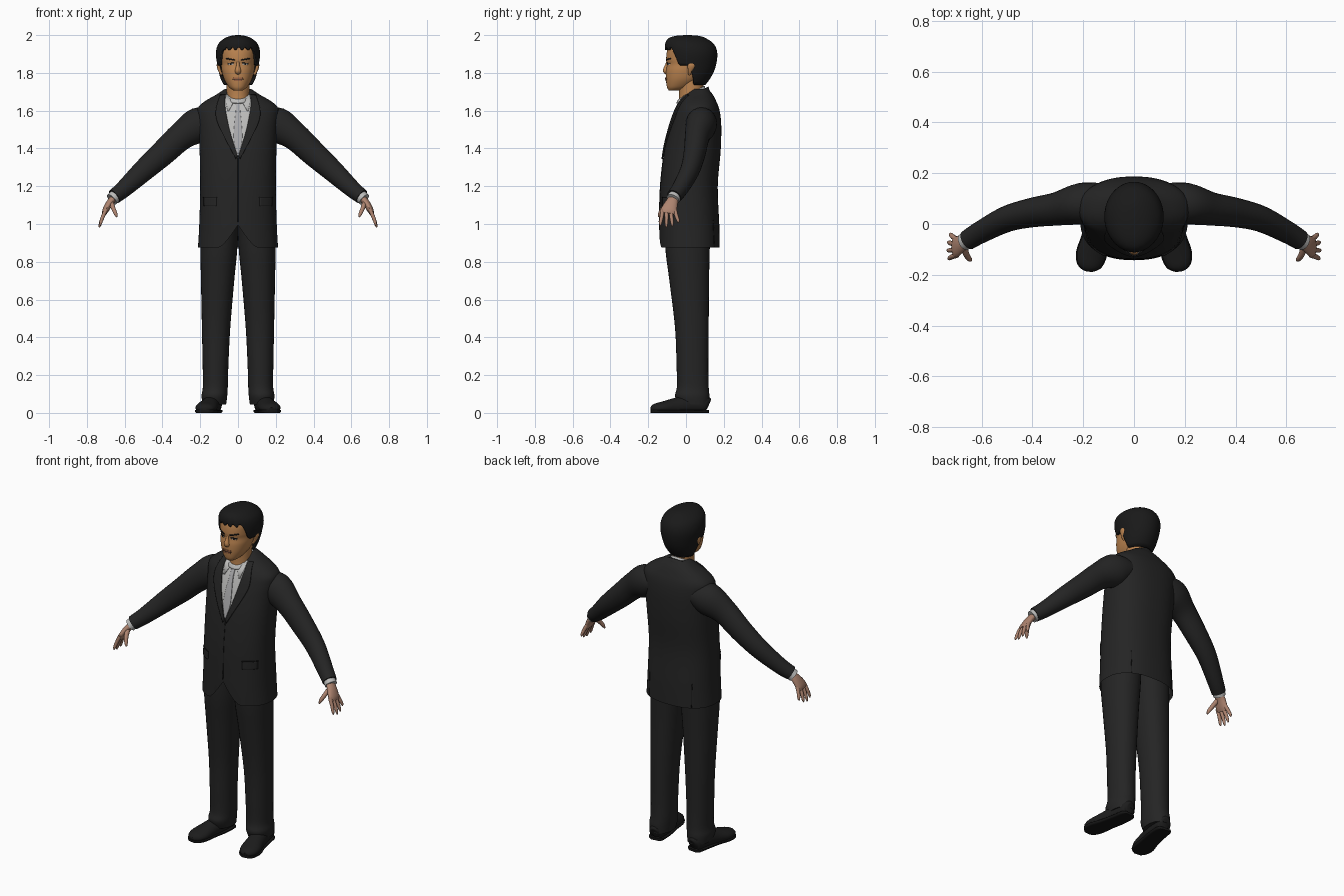
import bpy, bmesh, math
from math import sin, cos, pi
from mathutils import Vector
from mathutils.bvhtree import BVHTree

if "Cube" in bpy.data.objects:
    bpy.data.objects.remove(bpy.data.objects["Cube"])


def material(name, r, g, b):
    m = bpy.data.materials.new(name)
    m.use_nodes = True
    m.diffuse_color = (r, g, b, 1)
    node = m.node_tree.nodes["Principled BSDF"]
    node.inputs["Base Color"].default_value = (r, g, b, 1)
    node.inputs["Roughness"].default_value = 0.8
    return m


SUIT = material("suit black", .018, .018, .018)
SEAM = material("seam black", .008, .008, .008)
SHOE = material("shoe black", .012, .012, .012)
HAIR = material("hair black", .010, .010, .010)
SHIRT = material("shirt grey", .50, .50, .49)
TIE = material("tie grey", .40, .40, .41)
FACE = material("face skin", .50, .23, .08)
HAND = material("hand skin", .42, .23, .16)
LIP = material("lip brown", .34, .13, .06)
EYE = material("eye white", .42, .36, .30)


def spline(keys, n=5):
    """Smooth interpolation through tuples of numbers."""
    out = []
    for i in range(len(keys) - 1):
        a, b, c, d = (keys[min(max(i + k, 0), len(keys) - 1)] for k in (-1, 0, 1, 2))
        for k in range(n):
            t = k / n
            out.append(tuple(q + .5 * t * (r - p + t * (2*p - 5*q + 4*r - s + t * (3*(q - r) + s - p)))
                             for p, q, r, s in zip(a, b, c, d)))
    return out + [tuple(keys[-1])]


def surface(name, rows, mat, closed=True, caps=(True, True), thick=0, face_y=0):
    """Skin a list of point rows into one smooth object."""
    bm = bmesh.new()
    grid = [[bm.verts.new(p) for p in row] for row in rows]
    n = len(grid[0])
    for a, b in zip(grid, grid[1:]):
        for i in range(n if closed else n - 1):
            j = (i + 1) % n
            bm.faces.new((a[i], a[j], b[j], b[i]))
    if closed:
        for cap, row in zip(caps, (grid[0], grid[-1])):
            if cap:
                bm.faces.new(row)
    bmesh.ops.recalc_face_normals(bm, faces=bm.faces)
    if face_y and sum(f.normal.y for f in bm.faces) * face_y < 0:
        bmesh.ops.reverse_faces(bm, faces=bm.faces)
    mesh = bpy.data.meshes.new(name)
    bm.to_mesh(mesh)
    bm.free()
    mesh.materials.append(mat)
    ob = bpy.data.objects.new(name, mesh)
    bpy.context.collection.objects.link(ob)
    bpy.ops.object.select_all(action='DESELECT')
    ob.select_set(True)
    bpy.context.view_layer.objects.active = ob
    bpy.ops.object.shade_smooth_by_angle(angle=math.radians(50))
    if thick:
        mod = ob.modifiers.new("thickness", 'SOLIDIFY')
        mod.thickness, mod.offset = thick, -1
    return ob


def section(key, ang, power=1.0):
    """Point on a flat oval: key is z, centre x, half width, front y, back y."""
    z, cx, hw, yf, yb = key
    c, s = cos(ang), sin(ang)
    c, s = math.copysign(abs(c) ** power, c), math.copysign(abs(s) ** power, s)
    return Vector((cx + hw * c, (yf + yb) / 2 + (yb - yf) / 2 * s, z))


def stack(name, keys, mat, seg=32, power=1.0, **kw):
    rows = [[section(k, 2 * pi * i / seg, power) for i in range(seg)] for k in spline(keys)]
    return surface(name, rows, mat, **kw)


def tube(name, keys, mat, side=1, ref=(0, 1, 0), seg=16, n=5, low=-9, high=9):
    """Oval tube along x, y, z with a radius along ref and one across it."""
    pts = spline(keys, n)
    rows = []
    for i, k in enumerate(pts):
        t = (Vector(pts[min(i + 1, len(pts) - 1)][:3]) - Vector(pts[max(i - 1, 0)][:3])).normalized()
        u = Vector(ref)
        u = (u - t * u.dot(t)).normalized()
        v = t.cross(u)
        row = []
        for j in range(seg):
            p = Vector(k[:3]) + u * k[3] * cos(2*pi*j/seg) + v * k[4] * sin(2*pi*j/seg)
            row.append((p.x * side, p.y, min(max(p.z, low), high)))
        rows.append(row)
    return surface(name, rows, mat)


def tree(ob):
    return BVHTree.FromPolygons([v.co for v in ob.data.vertices],
                                [p.vertices for p in ob.data.polygons])


def patch(name, inner, outer, target, mat, side=1, lift=.005, face=-1, cols=8):
    """Thin plate laid on a surface between two (x, z) edges."""
    rows = []
    for a, b in zip(inner, outer):
        row = []
        for i in range(cols + 1):
            x, z = (p + (q - p) * i / cols for p, q in zip(a, b))
            hit = target.ray_cast(Vector((x * side, face * 2, z)), Vector((0, -face, 0)))[0]
            if hit is None:
                hit = target.find_nearest(Vector((x * side, face * .05, z)))[0]
            row.append(hit + Vector((0, face * lift, 0)))
        rows.append(row)
    return surface(name, rows, mat, closed=False, thick=.008, face_y=face)


def block(name, x1, x2, z1, z2, target, mat, side=1, **kw):
    zs = [z1 + (z2 - z1) * i / 8 for i in range(9)]
    return patch(name, [(x1, z) for z in zs], [(x2, z) for z in zs], target, mat, side, **kw)


# Jacket body, with the front hem cut away in a curve
jacket = stack("jacket_body", [
    (.875, 0, .212, -.142, .178), (1.0, 0, .205, -.142, .176), (1.2, 0, .200, -.136, .168),
    (1.38, 0, .203, -.116, .183), (1.5, 0, .208, -.090, .187), (1.57, 0, .215, -.068, .183),
    (1.615, 0, .212, -.050, .174), (1.65, 0, .175, -.030, .160), (1.685, 0, .115, -.003, .142),
    (1.715, 0, .070, .030, .118)], SUIT, seg=64, power=.85, caps=(False, True))
for v in jacket.data.vertices:
    if v.co.y < 0 and abs(v.co.x) < .1 and v.co.z < 1.03:
        raise_by = .12 * (1 - abs(v.co.x) / .1) ** 1.3
        v.co.z = 1.03 - (1.03 - v.co.z) * (1 - raise_by / .155)
body = tree(jacket)

# Shirt front, tie, lapels and jacket details
edge = spline([(.067, 1.685), (.068, 1.62), (.045, 1.50), (.002, 1.36)], 6)
rim = spline([(.095, 1.685), (.118, 1.60), (.102, 1.52), (.012, 1.345)], 6)
patch("shirt_front", [(-x, z) for x, z in edge], edge, body, SHIRT, lift=.002, cols=16)
half = spline([(.018, 1.66), (.011, 1.615), (.023, 1.46), (.004, 1.37)], 5)
patch("tie", [(-x, z) for x, z in half], half, body, TIE, lift=.007)
block("front_seam", -.0015, .0015, 1.01, 1.35, body, SEAM, lift=.002, cols=2)
for s, tag in ((1, "left"), (-1, "right")):
    patch(tag + "_lapel", edge, rim, body, SUIT, s, lift=.009)
    patch(tag + "_shirt_collar_point", [(.012, 1.66), (.030, 1.635), (.048, 1.60)],
          [(.064, 1.685), (.066, 1.65), (.055, 1.60)], body, SHIRT, s, lift=.008)
    block(tag + "_pocket_flap", .115, .182, 1.095, 1.14, body, SUIT, s, lift=.006)
    block(tag + "_pocket_seam", .113, .184, 1.138, 1.143, body, SEAM, s, lift=.007)
    block(tag + "_back_vent", .140, .143, .88, 1.02, body, SEAM, s, lift=.002, face=1, cols=2)

# Collars around the neck, high at the back and low in front
rows = []
for k in range(4):
    row = []
    for i in range(32):
        a = 2 * pi * i / 32
        back = (1 + sin(a)) / 2
        row.append(section((1.64 + .04 * back + k / 3 * (.022 + .028 * back), 0,
                            .070 - .002 * k, -.052 + .004 * k, .100), a))
    rows.append(row)
surface("shirt_collar", rows, SHIRT, caps=(False, False), thick=.006)
rows = [[section((1.655 + k * (.012 + .012 * sin(pi * i / 24)), 0, .095 - .006 * k,
                  -.02, .140 - .007 * k), pi * i / 24) for i in range(25)] for k in range(4)]
surface("jacket_collar", rows, SUIT, closed=False, thick=.008, face_y=1)

# Neck and head
stack("neck", [(1.62, 0, .062, -.042, .09), (1.68, 0, .060, -.036, .09),
               (1.78, 0, .062, -.040, .095)], FACE)
head = stack("head", [
    (1.708, 0, .026, -.092, -.030), (1.725, 0, .048, -.101, .020), (1.765, 0, .073, -.106, .080),
    (1.81, 0, .086, -.106, .110), (1.845, 0, .090, -.101, .130), (1.875, 0, .094, -.105, .140),
    (1.93, 0, .098, -.097, .140), (1.97, 0, .070, -.070, .100)], FACE, seg=48, power=.92)
skull = tree(head)
tube("nose", [(0, -.093, 1.87, .007, .008), (0, -.101, 1.84, .009, .010),
              (0, -.108, 1.812, .016, .014), (0, -.100, 1.797, .013, .008)], FACE, ref=(1, 0, 0))
block("upper_lip", -.026, .026, 1.768, 1.776, skull, LIP, lift=.004)
block("lower_lip", -.022, .022, 1.756, 1.764, skull, LIP, lift=.004)
block("mouth_line", -.028, .028, 1.764, 1.768, skull, SEAM, lift=.002)
for s, tag in ((1, "left"), (-1, "right")):
    block(tag + "_eye", .024, .052, 1.842, 1.850, skull, EYE, s, lift=.002)
    block(tag + "_iris", .034, .043, 1.841, 1.850, skull, SEAM, s, lift=.003)
    block(tag + "_eyelid", .021, .055, 1.849, 1.853, skull, SEAM, s, lift=.004)
    patch(tag + "_eyebrow", [(.018, 1.864), (.018, 1.871)], [(.064, 1.873), (.062, 1.880)],
          skull, HAIR, s, lift=.004)
    tube(tag + "_ear", [(.086, .018, 1.79, .006, .006), (.096, .022, 1.81, .012, .008),
                        (.104, .028, 1.84, .020, .009), (.100, .028, 1.86, .010, .006)], FACE, s)

# Hair: a cap whose lower edge follows the fringe, sideburns and nape
outline = spline([(1.715, 0, .066, -.05, .085), (1.77, 0, .093, -.08, .128),
                  (1.83, 0, .107, -.10, .156), (1.90, 0, .117, -.108, .166),
                  (1.95, 0, .106, -.111, .150), (1.98, 0, .076, -.096, .112),
                  (1.995, 0, .042, -.060, .075), (2.0, 0, .008, -.004, .020)], 10)


def hair_at(z):
    for a, b in zip(outline, outline[1:]):
        if z <= b[0]:
            t = (z - a[0]) / (b[0] - a[0])
            return tuple(p + (q - p) * t for p, q in zip(a, b))
    return outline[-1]


def hairline(ang, i):
    s = sin(ang)
    if s < -.72:
        return 1.925 + (.010 if i % 4 < 2 else -.004)
    if s < -.5:
        return 1.84 + .085 * (-s - .5) / .22
    if s < -.1:
        return 1.84
    return 1.735 + .105 * max(0, (.25 - s) / .35)


SEG = 80
low_edge = [hairline(2 * pi * i / SEG, i) for i in range(SEG)]
rows = [[section(hair_at(z + (2.0 - z) * sin(k / 20 * pi / 2)), 2 * pi * i / SEG)
         for i, z in enumerate(low_edge)] for k in range(21)]
surface("hair", rows, HAIR, caps=(False, True), thick=.014)

# Limbs, built once and mirrored by side
for s, tag in ((1, "left"), (-1, "right")):
    tube(tag + "_sleeve", [
        (.12, .085, 1.545, .075, .060), (.205, .080, 1.525, .082, .093), (.30, .060, 1.465, .066, .075),
        (.40, .045, 1.373, .058, .067), (.50, .020, 1.283, .051, .058),
        (.60, -.030, 1.190, .044, .046), (.655, -.063, 1.145, .040, .040)], SUIT, s, seg=24)
    tube(tag + "_shirt_cuff", [(.64, -.054, 1.157, .034, .034), (.668, -.070, 1.130, .035, .034)],
         SHIRT, s, seg=20)
    tube(tag + "_palm", [(.655, -.064, 1.14, .026, .020), (.680, -.077, 1.11, .034, .019),
                         (.700, -.090, 1.075, .042, .017), (.708, -.094, 1.055, .038, .012)], HAND, s)
    tube(tag + "_thumb", [(.672, -.085, 1.115, .014, .014), (.660, -.120, 1.082, .013, .012),
                          (.648, -.138, 1.055, .010, .010), (.642, -.144, 1.037, .004, .004)], HAND, s, seg=10)
    for i, finger in enumerate(("index", "middle", "ring", "little")):
        y, reach = -.123 + .021 * i, (.90, 1.0, .94, .74)[i]
        spread = -.012 + .010 * i
        tube(f"{tag}_{finger}_finger", [
            (.698, y, 1.078, .011, .011), (.698 + .020 * reach, y + spread * .5, 1.078 - .045 * reach, .010, .010),
            (.698 + .032 * reach, y + spread, 1.078 - .080 * reach, .008, .008),
            (.698 + .036 * reach, y + spread, 1.078 - .097 * reach, .003, .003)], HAND, s, seg=10)
    stack(tag + "_trouser_leg", [
        (.045, .125 * s, .062, -.040, .122), (.09, .125 * s, .068, -.058, .124),
        (.14, .120 * s, .066, -.048, .120), (.25, .119 * s, .068, -.050, .118),
        (.45, .116 * s, .075, -.058, .120), (.70, .108 * s, .088, -.088, .122),
        (.88, .101 * s, .098, -.110, .126), (1.1, .095 * s, .100, -.115, .130)], SUIT, power=.92)
    shoe = [(.126, .118, .040, .022, .030), (.128, .100, .045, .042, .050),
            (.136, .03, .045, .048, .055), (.152, -.05, .035, .050, .046),
            (.168, -.12, .027, .057, .034), (.176, -.165, .022, .044, .026),
            (.179, -.185, .018, .018, .012)]
    tube(tag + "_shoe", shoe, SHOE, s, ref=(1, 0, 0), seg=24, low=.012)
    tube(tag + "_sole", [(x, y, .012, a + .004, .03) for x, y, z, a, b in shoe], SEAM, s,
         ref=(1, 0, 0), seg=24, low=0, high=.014)
